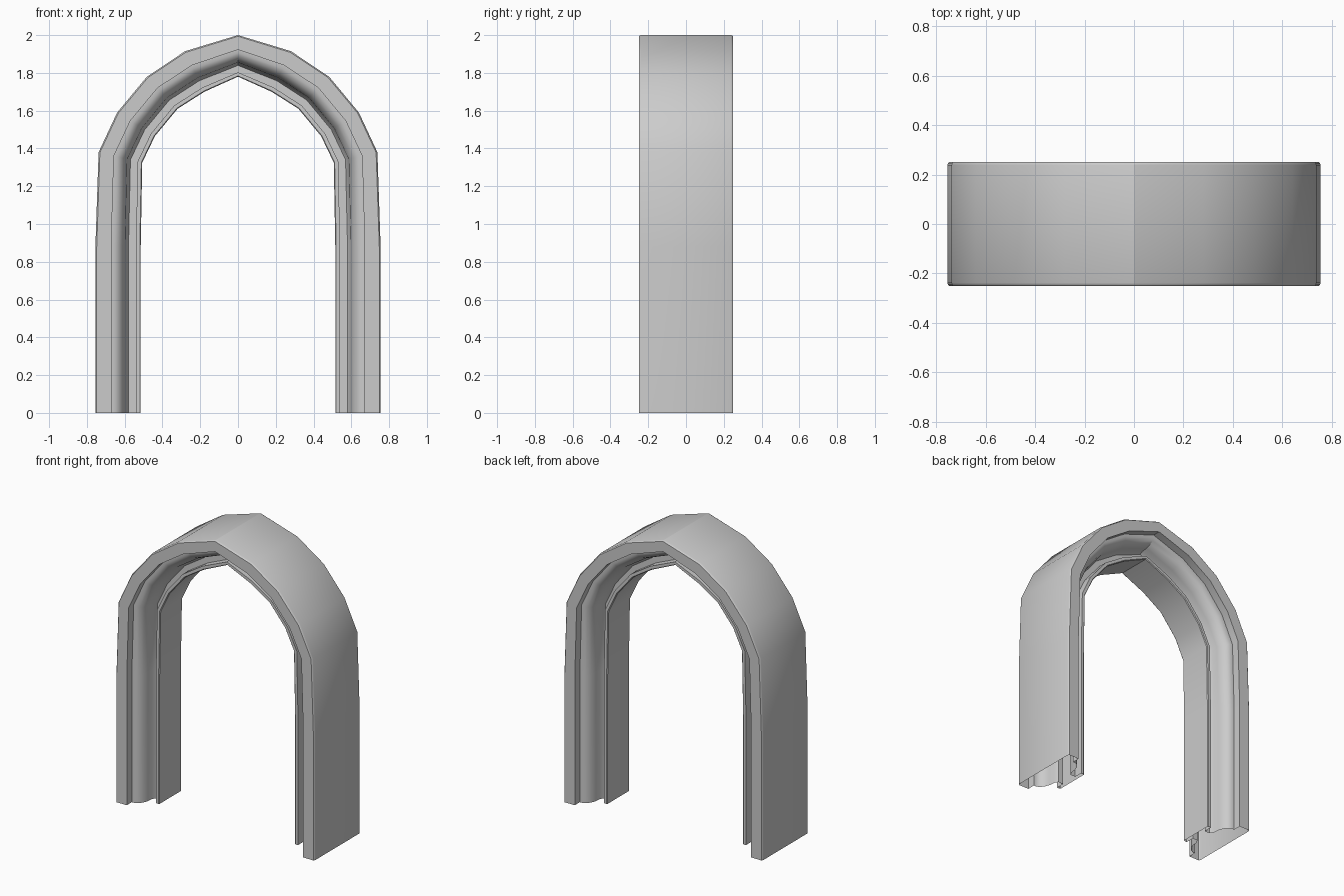
import bpy, bmesh

if "Cube" in bpy.data.objects:
    bpy.data.objects.remove(bpy.data.objects["Cube"])

# Right half of the arch: outer and inner outlines (x, z), foot to apex
OUTER = [(.755, 0), (.755, .88), (.738, 1.38), (.64, 1.59),
         (.482, 1.78), (.28, 1.915), (0, 2.0)]
INNER = [(.515, 0), (.515, .88), (.507, 1.325), (.44, 1.465),
         (.32, 1.61), (.178, 1.70), (0, 1.78)]

# Front moulding: (share of wall thickness, depth behind the front plane)
MOULDING = [(0, .012), (.015, .003), (.03, 0), (.35, 0), (.35, .055),
            (.43, .056), (.52, .066), (.60, .09), (.655, .125), (.67, .165),
            (.73, .19), (.895, .19), (.895, .13), (.98, .13), (1, .135)]

# Closed cross-section: front moulding plus its mirror on the back
section = [(u, d - .25) for u, d in MOULDING]
section += [(u, .25 - d) for u, d in reversed(MOULDING)]

# Whole path: right half, then the left half mirrored back down
rails = list(zip(OUTER, INNER))
rails += [((-o[0], o[1]), (-i[0], i[1])) for o, i in reversed(rails[:-1])]

# Sweep the section along the arch, leaving the feet open
bm = bmesh.new()
rings = []
for (ox, oz), (ix, iz) in rails:
    rings.append([bm.verts.new((ox + (ix - ox) * u, y, oz + (iz - oz) * u))
                  for u, y in section])
n = len(section)
for a, b in zip(rings, rings[1:]):
    for k in range(n):
        j = (k + 1) % n
        bm.faces.new((a[k], b[k], b[j], a[j]))
bmesh.ops.recalc_face_normals(bm, faces=bm.faces)

# Outer wall must face away from the middle
bm.faces.ensure_lookup_table()
outer_wall = bm.faces[n - 1]
if outer_wall.normal.x < 0:
    bmesh.ops.reverse_faces(bm, faces=bm.faces)

mesh = bpy.data.meshes.new("pointed_arch")
bm.to_mesh(mesh)
bm.free()
arch = bpy.data.objects.new("pointed_arch", mesh)
bpy.context.collection.objects.link(arch)
bpy.context.view_layer.objects.active = arch
arch.select_set(True)
bpy.ops.object.shade_smooth_by_angle(angle=.52)
